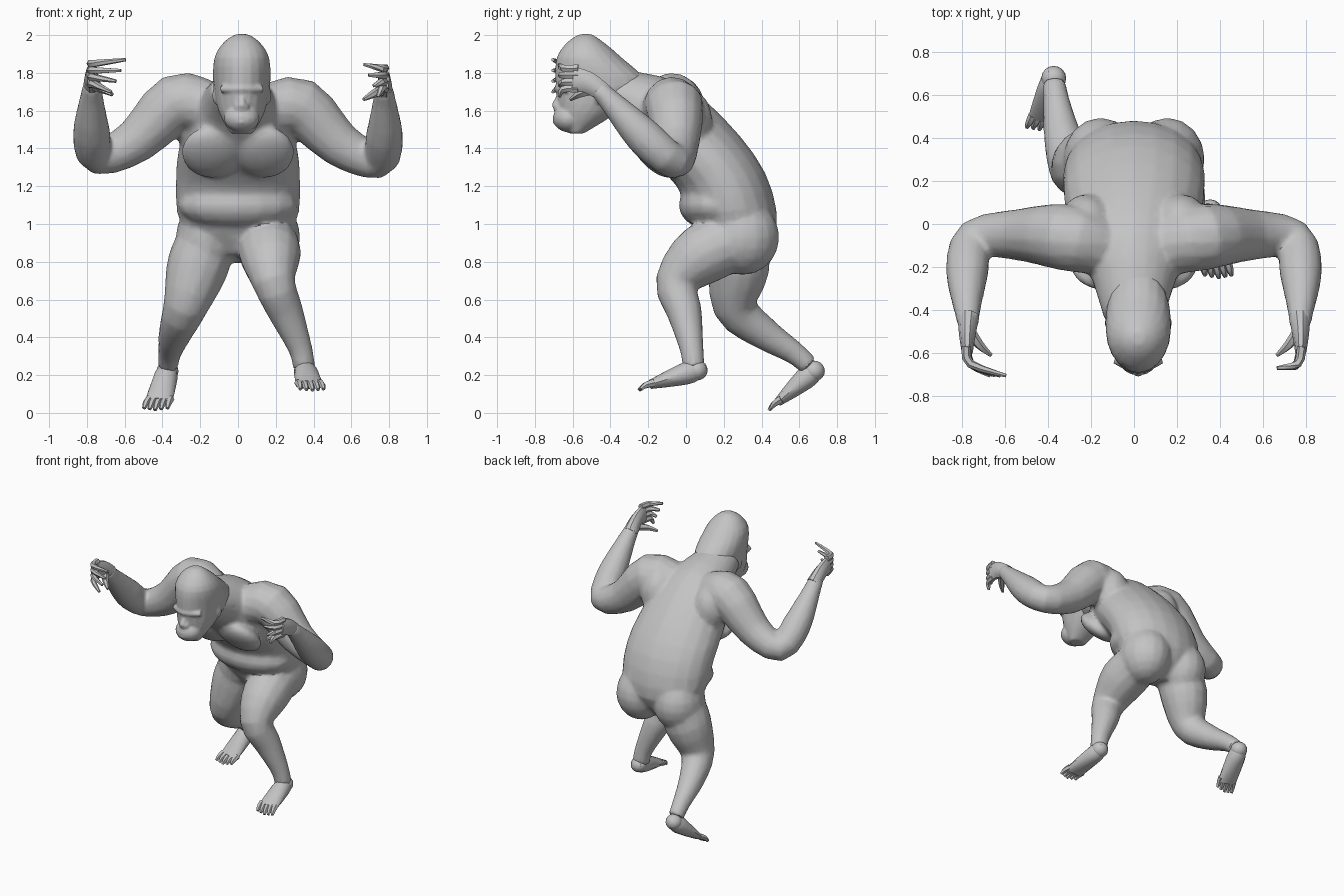
import bpy, bmesh, math
from mathutils import Vector, Matrix

if "Cube" in bpy.data.objects:
    bpy.data.objects.remove(bpy.data.objects["Cube"])

grey = bpy.data.materials.new("clay grey")
grey.use_nodes = True
grey.diffuse_color = (.55, .55, .55, 1)
grey.node_tree.nodes["Principled BSDF"].inputs["Base Color"].default_value = grey.diffuse_color
AXIS_X, AXIS_Z = Vector((1, 0, 0)), Vector((0, 0, 1))


def smooth(rows, steps=3):
    """Pass a flowing curve through rows of numbers."""
    rows = [Vector(row) for row in rows]
    result = []
    for i in range(len(rows) - 1):
        start, end = rows[i], rows[i + 1]
        before = rows[max(i - 1, 0)]
        after = rows[min(i + 2, len(rows) - 1)]
        leave, arrive = (end - before) / 2, (after - start) / 2
        for step in range(steps):
            t = step / steps
            bend = leave * (t - 1) ** 2 * t + arrive * (t - 1) * t * t
            result.append(start.lerp(end, t * t * (3 - 2 * t)) + bend)
    return result + [rows[-1]]


def skin(bm, rings):
    """Bridge a list of vertex rings and cap both ends."""
    loops = [[bm.verts.new(point) for point in ring] for ring in rings]
    for lower, upper in zip(loops, loops[1:]):
        for i in range(len(lower)):
            bm.faces.new((lower[i - 1], lower[i], upper[i], upper[i - 1]))
    bm.faces.new(loops[0][::-1])
    bm.faces.new(loops[-1])


def oval(centre, across, along, sides):
    """Ring of points around a centre, from its two half axes."""
    angles = [math.tau * k / sides for k in range(sides)]
    return [centre + across * math.cos(a) + along * math.sin(a) for a in angles]


def tube(bm, path, side=AXIS_X, sides=14):
    """Limb through rows of x, y, z, radius and, if not round, depth."""
    path = smooth(path)
    points = [Vector(row[:3]) for row in path]
    rings = []
    for i, row in enumerate(path):
        ahead = points[min(i + 1, len(points) - 1)]
        heading = (ahead - points[max(i - 1, 0)]).normalized()
        across = (side - heading * side.dot(heading)).normalized()
        along = heading.cross(across)
        rings.append(oval(points[i], across * row[3], along * row[-1], sides))
    skin(bm, rings)


def slices(bm, rows, middle=0):
    """Trunk from front y, front z, back y, back z and half width."""
    rings = []
    for front_y, front_z, back_y, back_z, width in smooth(rows):
        front = Vector((middle, front_y, front_z))
        back = Vector((middle, back_y, back_z))
        rings.append(oval((front + back) / 2, AXIS_X * width, (back - front) / 2, 20))
    skin(bm, rings)


def ball(bm, centre, size, tilt=0):
    place = Matrix.Translation(centre) @ Matrix.Rotation(math.radians(tilt), 4, 'X')
    shape = Matrix.Diagonal(size).to_4x4()
    bmesh.ops.create_uvsphere(bm, u_segments=16, v_segments=10, radius=1, matrix=place @ shape)


def finish(name, bm, voxel=0):
    """Make the object; a voxel size fuses its overlapping solids."""
    bmesh.ops.recalc_face_normals(bm, faces=bm.faces)
    mesh = bpy.data.meshes.new(name)
    bm.to_mesh(mesh)
    bm.free()
    mesh.materials.append(grey)
    part = bpy.data.objects.new(name, mesh)
    bpy.context.collection.objects.link(part)
    bpy.ops.object.select_all(action='DESELECT')
    part.select_set(True)
    bpy.context.view_layer.objects.active = part
    if voxel:
        fuse = part.modifiers.new("fuse", 'REMESH')
        fuse.mode, fuse.voxel_size = 'VOXEL', voxel
        relax = part.modifiers.new("relax", 'SMOOTH')
        relax.factor, relax.iterations = .5, 6
        thin = part.modifiers.new("thin", 'DECIMATE')
        thin.ratio = .25
        bpy.ops.object.convert(target='MESH')
    bpy.ops.object.shade_smooth_by_angle(angle=math.radians(35))


# Trunk from crotch to neck, with belly, chest, buttocks and shoulders
body = bmesh.new()
slices(body, [
    (.14, .84, .34, .79, .1),
    (.04, 1, .48, .98, .3),
    (-.05, 1.2, .42, 1.27, .33),
    (-.22, 1.37, .21, 1.55, .3),
    (-.36, 1.52, -.04, 1.75, .21),
    (-.52, 1.63, -.34, 1.82, .14)])
ball(body, (0, .16, 1.1), (.32, .2, .14))
for side in (-1, 1):
    ball(body, (side * .14, -.18, 1.38), (.16, .075, .17), tilt=42)
    ball(body, (side * .155, .3, .93), (.175, .195, .2))
    ball(body, (side * .22, 0, 1.55), (.13, .14, .17))

    # Arms, the right one raised slightly higher
    lift = .02 if side < 0 else 0
    arm = [(.17, -.1, 1.6, .14), (.33, -.06, 1.62, .155), (.54, -.05, 1.42, .12),
           (.74, -.07, 1.335, .095), (.775, -.22, 1.46, .1), (.775, -.4, 1.65, .062),
           (.77, -.47, 1.72, .05)]
    tube(body, [(side * x, y, z + lift, radius) for x, y, z, radius in arm],
         side=Vector((side * .4, .6, .5)))

# Left leg strides forward, right leg trails behind
tube(body, [
    (.16, .28, .91, .15), (.17, .09, .84, .165), (.19, -.05, .69, .115),
    (.25, -.01, .54, .095), (.33, .03, .34, .064), (.35, .04, .24, .06)])
tube(body, [
    (-.16, .28, .94, .15), (-.215, .28, .77, .165), (-.28, .26, .56, .118),
    (-.33, .4, .43, .09), (-.36, .57, .32, .062), (-.37, .65, .25, .055)])
finish("body", body, voxel=.014)

# Head: skull, muzzle, nose, brow, ears and lips
head = bmesh.new()
face_x = .02
slices(head, [
    (-.62, 1.48, -.54, 1.48, .06),
    (-.67, 1.6, -.38, 1.58, .12),
    (-.69, 1.73, -.2, 1.73, .15),
    (-.685, 1.88, -.34, 1.88, .145),
    (-.62, 1.97, -.44, 1.965, .09),
    (-.56, 2.005, -.5, 2.005, .03)], middle=face_x)
ball(head, (face_x, -.62, 1.56), (.095, .085, .075))
ball(head, (face_x, -.675, 1.62), (.04, .03, .03))
tube(head, [(face_x, -.66, 1.7, .014), (face_x, -.695, 1.62, .022)], sides=8)
for side in (-1, 1):
    ball(head, (face_x + side * .14, -.46, 1.68), (.016, .03, .045))


def ridge(height, reach, half, back, radius):
    """Rounded bar bent across the face."""
    ends = [(face_x + side * half, reach + back, height, radius) for side in (-1, 1)]
    tube(head, [ends[0], (face_x, reach, height, radius), ends[1]], side=AXIS_Z, sides=8)


ridge(height=1.715, reach=-.68, half=.11, back=.05, radius=.02)
ridge(height=1.565, reach=-.695, half=.06, back=.03, radius=.012)
ridge(height=1.54, reach=-.695, half=.06, back=.03, radius=.012)
finish("head", head, voxel=.008)


# Hands: palm, four curled fingers and a thumb
def hand(name, side, lift, curl):
    bm = bmesh.new()

    def digit(path, sides=6):
        tube(bm, [(side * x, y, z + lift, *size) for x, y, z, *size in path], sides=sides)

    digit([(.77, -.43, 1.69, .05, .05), (.775, -.52, 1.75, .038, .06),
           (.775, -.6, 1.765, .025, .07)], sides=10)
    for i in range(4):
        z = 1.825 - .037 * i
        tip = .665 + .025 * i - curl
        digit([(.78, -.57, z, .022), (.76, -.65, z, .02),
               (tip, -.67 - curl / 2, z + .02 - .02 * i, .009)])
    digit([(.77, -.49, 1.71, .028), (.72, -.56, 1.69, .022), (.665, -.61, 1.66, .01)])
    finish(name, bm)


hand("left_hand", side=1, lift=0, curl=0)
hand("right_hand", side=-1, lift=.025, curl=.07)


# Feet: rounded heel, wedge to the ball, and five toes fanned from it
def foot(name, heel, pad, tip):
    bm = bmesh.new()
    heel, pad, tip = Vector(heel), Vector(pad), Vector(tip)
    ball(bm, heel.lerp(pad, .15), (.058, .058, .055))
    sole = [(0, .035, .03), (.25, .06, .06), (.6, .068, .048), (1, .072, .024)]
    tube(bm, [(*heel.lerp(pad, t), width, depth) for t, width, depth in sole])
    for i in range(-2, 3):
        fan = AXIS_X * i * .028
        root = pad.lerp(tip, -.3) + fan
        end = tip.lerp(pad, abs(i) * .1) + fan * 1.1
        knuckle = root.lerp(end, .6) + AXIS_Z * .008
        tube(bm, [(*root, .022), (*knuckle, .018), (*end, .01)], sides=6)
    finish(name, bm)


foot("left_foot", heel=(.35, .1, .24), pad=(.38, -.19, .15), tip=(.395, -.25, .12))
foot("right_foot", heel=(-.365, .71, .25), pad=(-.42, .49, .06), tip=(-.44, .44, .015))
